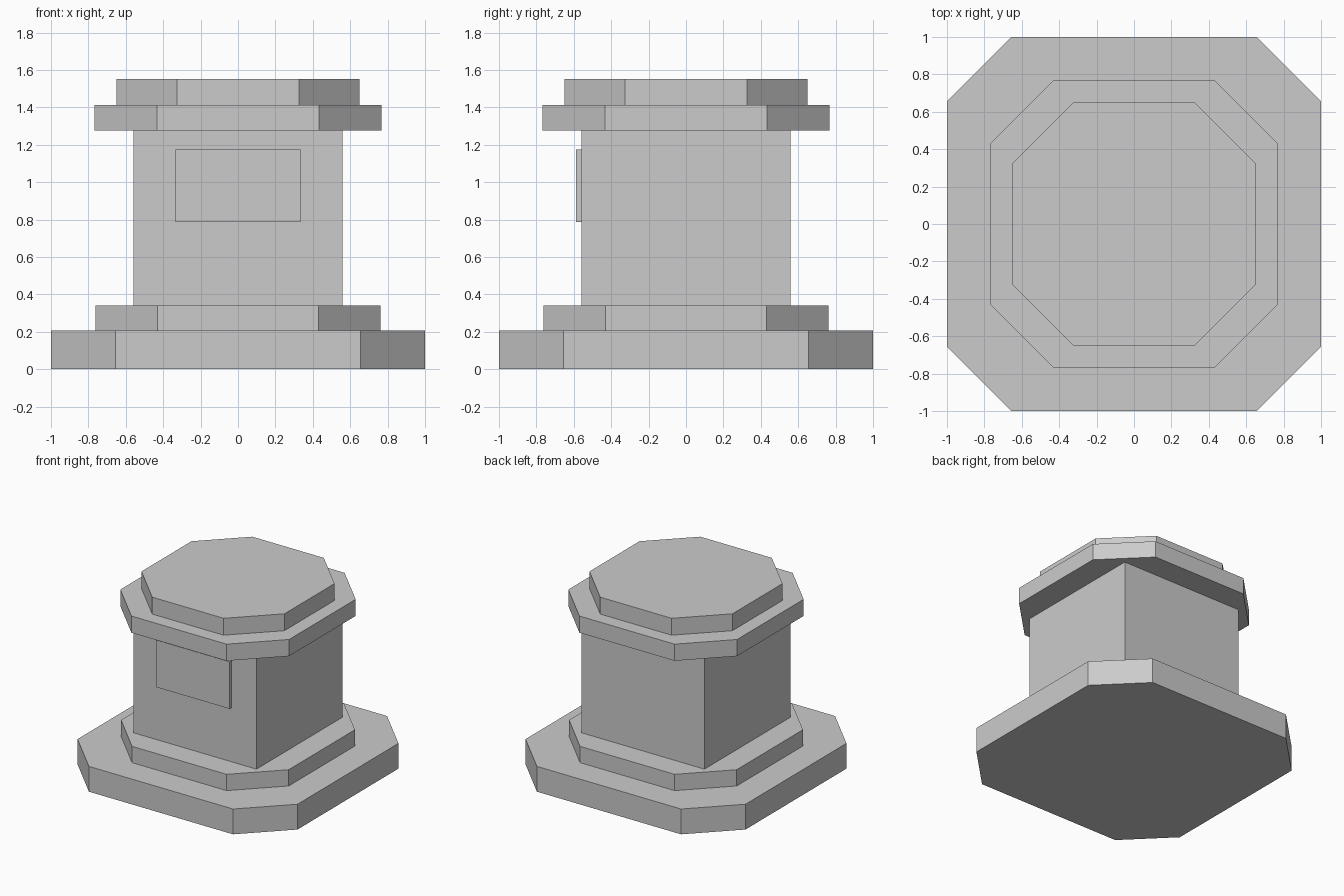
import bpy, bmesh

if "Cube" in bpy.data.objects:
    bpy.data.objects.remove(bpy.data.objects["Cube"])


def prism(name, outline, z0, z1):
    """Extrude a flat outline straight up from z0 to z1."""
    bm = bmesh.new()
    face = bm.faces.new([bm.verts.new((x, y, z0)) for x, y in outline])
    top = bmesh.ops.extrude_face_region(bm, geom=[face], use_keep_orig=True)
    verts = [g for g in top["geom"] if isinstance(g, bmesh.types.BMVert)]
    bmesh.ops.translate(bm, verts=verts, vec=(0, 0, z1 - z0))
    bmesh.ops.recalc_face_normals(bm, faces=bm.faces)
    mesh = bpy.data.meshes.new(name)
    bm.to_mesh(mesh)
    bm.free()
    obj = bpy.data.objects.new(name, mesh)
    bpy.context.collection.objects.link(obj)
    return obj


def octagon(h, f):
    """Square of half width h with corners cut so each flat has half width f."""
    return [(h, -f), (h, f), (f, h), (-f, h), (-h, f), (-h, -f), (-f, -h), (f, -h)]


def rect(x0, x1, y0, y1):
    return [(x0, y0), (x1, y0), (x1, y1), (x0, y1)]


# Stepped octagonal slabs: name, half width, flat half width, bottom, top
for name, h, f, z0, z1 in [
    ("base_slab", 1.0, 0.655, 0.0, 0.208),
    ("base_step", 0.762, 0.43, 0.208, 0.342),
    ("cap_lower", 0.767, 0.432, 1.277, 1.414),
    ("cap_upper", 0.65, 0.325, 1.414, 1.553),
]:
    prism(name, octagon(h, f), z0, z1)

# Square shaft
prism("shaft", rect(-0.56, 0.56, -0.56, 0.56), 0.342, 1.277)

# Raised blank plaque on the front
prism("plaque", rect(-0.335, 0.335, -0.588, -0.55), 0.788, 1.174)
